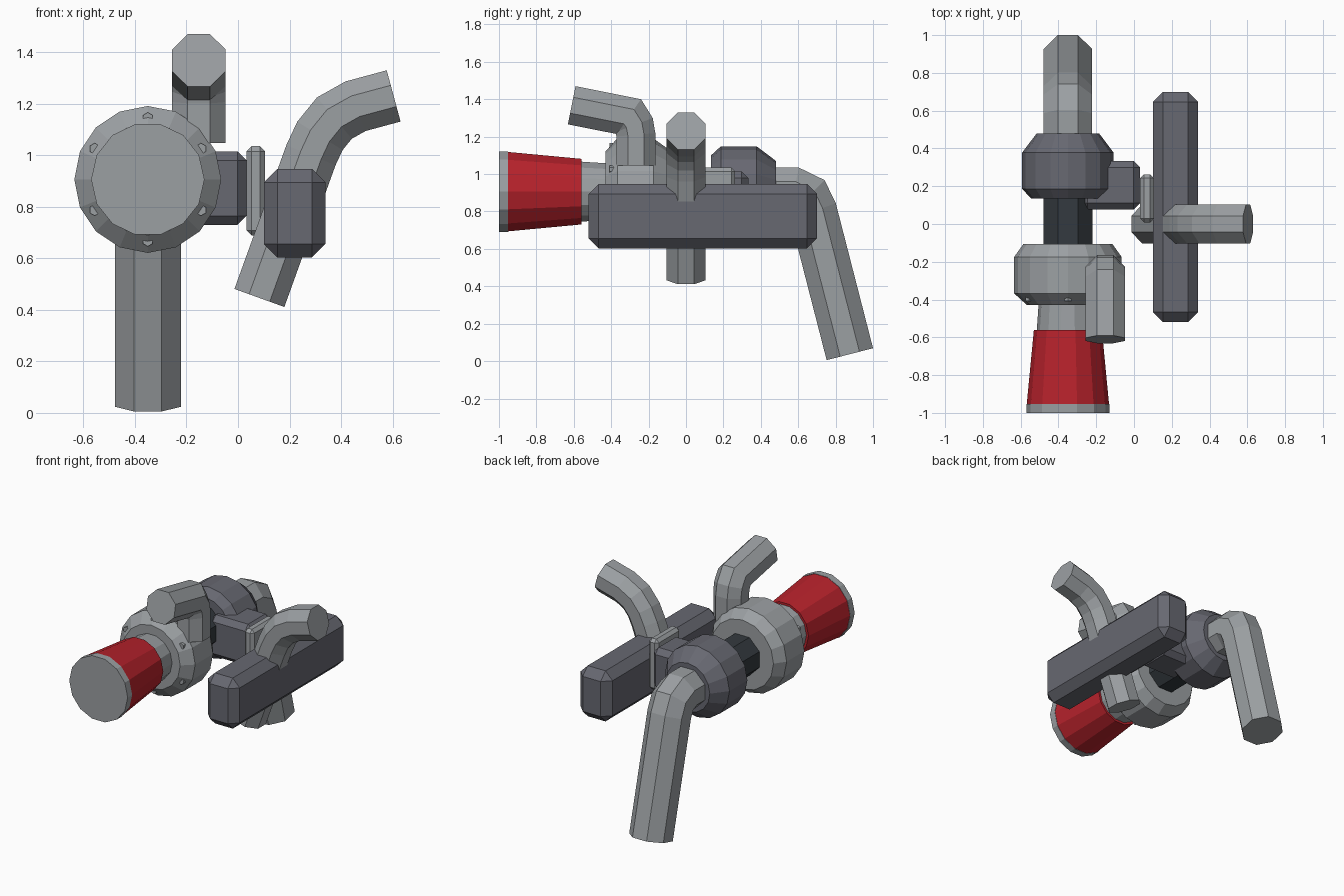
import bpy, bmesh, math
from mathutils import Vector

if "Cube" in bpy.data.objects:
    bpy.data.objects.remove(bpy.data.objects["Cube"])


def material(name, rgb):
    m = bpy.data.materials.new(name)
    m.diffuse_color = (*rgb, 1)
    m.use_nodes = True
    m.node_tree.nodes["Principled BSDF"].inputs["Base Color"].default_value = m.diffuse_color
    return m


LIGHT = material("light grey metal", (0.33, 0.35, 0.365))
SLATE = material("slate grey", (0.135, 0.138, 0.165))
DARK = material("near black steel", (0.034, 0.042, 0.050))
RED = material("red hose", (0.48, 0.016, 0.025))

AX, AZ = -0.35, 0.906  # main shaft axis, running along y


def finish(bm, name, mat):
    bmesh.ops.recalc_face_normals(bm, faces=bm.faces)
    me = bpy.data.meshes.new(name)
    bm.to_mesh(me)
    bm.free()
    me.materials.append(mat)
    ob = bpy.data.objects.new(name, me)
    bpy.context.collection.objects.link(ob)
    return ob


def skin(rings, name, mat):
    """Join closed rings of points into a capped solid."""
    bm = bmesh.new()
    loops = [[bm.verts.new(p) for p in r] for r in rings]
    n = len(loops[0])
    for a, b in zip(loops, loops[1:]):
        for i in range(n):
            j = (i + 1) % n
            bm.faces.new((a[i], a[j], b[j], b[i]))
    bm.faces.new(loops[0])
    bm.faces.new(loops[-1])
    return finish(bm, name, mat)


def lathe(name, profile, sides, mat, x=AX, z=AZ, phase=0.0):
    """Turn (y, radius) pairs around an axis parallel to y."""
    rings = []
    for y, r in profile:
        angles = [2 * math.pi * (i + phase) / sides for i in range(sides)]
        rings.append([(x + r * math.cos(a), y, z + r * math.sin(a)) for a in angles])
    return skin(rings, name, mat)


def pipe(name, path, normal, apothem, mat):
    """Sweep an octagon along a planar path with mitred joints."""
    pts, normal = [Vector(p) for p in path], Vector(normal)
    radius = apothem / math.cos(math.pi / 8)
    rings = []
    for i, p in enumerate(pts):
        before = (p - pts[i - 1]).normalized() if i else (pts[1] - p).normalized()
        after = (pts[i + 1] - p).normalized() if i < len(pts) - 1 else before
        t = (before + after).normalized()
        side = normal.cross(t) / t.dot(before)
        angles = [math.pi / 4 * (k + 0.5) for k in range(8)]
        rings.append([p + radius * (math.cos(a) * normal + math.sin(a) * side) for a in angles])
    return skin(rings, name, mat)


def block(name, lo, hi, bevel, mat):
    """Chamfered box between two corners."""
    bm = bmesh.new()
    bmesh.ops.create_cube(bm, size=1)
    for v in bm.verts:
        v.co = [l + (h - l) * (c + 0.5) for l, h, c in zip(lo, hi, v.co)]
    bmesh.ops.bevel(bm, geom=bm.edges[:], offset=bevel, segments=1,
                    affect='EDGES', profile=0.5)
    return finish(bm, name, mat)


# Main shaft assembly
lathe("compressor_housing",
      [(-0.43, 0.216), (-0.367, 0.285), (-0.175, 0.285), (-0.105, 0.235)], 16, LIGHT)
lathe("intake_neck", [(-0.57, 0.165), (-0.42, 0.155)], 14, LIGHT)
lathe("intake_hose", [(-0.955, 0.218), (-0.56, 0.18)], 14, RED)
lathe("intake_rim", [(-1.0, 0.22), (-0.952, 0.22)], 14, LIGHT)
lathe("centre_cartridge", [(-0.12, 0.14), (0.16, 0.14)], 8, DARK, phase=0.5)
lathe("turbine_housing",
      [(0.135, 0.195), (0.186, 0.242), (0.378, 0.242), (0.48, 0.165)], 16, SLATE)

# Six bolts that barely break the front chamfer
for k in range(6):
    a = math.radians(30 + 60 * k)
    lathe(f"housing_bolt_{k + 1}", [(-0.408, 0.022), (-0.36, 0.022)], 6, LIGHT,
          AX + 0.238 * math.cos(a), AZ + 0.238 * math.sin(a), 0.5)

# Bent pipes
pipe("exhaust_pipe",
     [(AX, 0.44, AZ), (AX, 0.575, AZ), (AX, 0.645, 0.872), (AX, 0.68, 0.80),
      (AX, 0.876, 0.037)], (1, 0, 0), 0.128, LIGHT)
pipe("compressor_outlet_pipe",
     [(-0.152, -0.268, 1.047), (-0.152, -0.268, 1.21), (-0.152, -0.277, 1.262),
      (-0.152, -0.305, 1.307), (-0.152, -0.611, 1.368)], (1, 0, 0), 0.104, LIGHT)
pipe("cooler_pipe",
     [(0.083, 0, 0.446), (0.283, 0, 1.0), (0.318, 0, 1.075), (0.374, 0, 1.144),
      (0.456, 0, 1.19), (0.604, 0, 1.23)], (0, 1, 0), 0.103, LIGHT)

# Manifold bar, connecting block and flange
block("manifold_bar", (0.10, -0.52, 0.603), (0.34, 0.70, 0.947), 0.053, SLATE)
block("connecting_block", (-0.28, 0.077, 0.73), (0.033, 0.333, 1.015), 0.035, SLATE)
block("flange_plate", (0.033, 0.008, 0.688), (0.105, 0.263, 1.035), 0.02, LIGHT)
